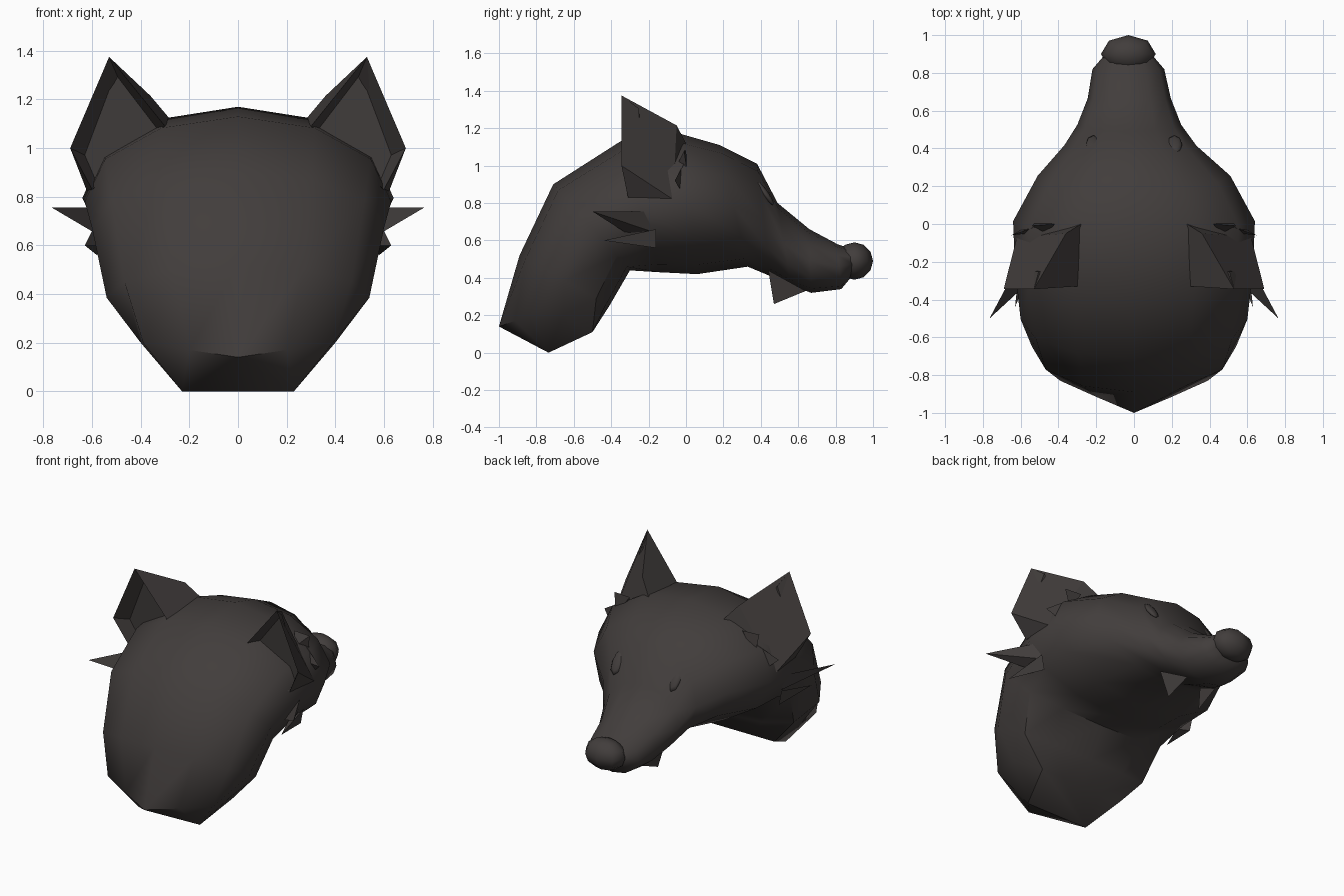
import bpy, bmesh, math
from mathutils import Vector

if "Cube" in bpy.data.objects:
    bpy.data.objects.remove(bpy.data.objects["Cube"])

fur = bpy.data.materials.new("dark_fur")
fur.use_nodes = True
COLOUR = (0.054, 0.047, 0.045, 1)
fur.diffuse_color = COLOUR
fur.node_tree.nodes["Principled BSDF"].inputs["Base Color"].default_value = COLOUR


def finish(name, bm, angle=None):
    """Turn a bmesh into an object, smooth below the given angle."""
    bmesh.ops.recalc_face_normals(bm, faces=bm.faces)
    mesh = bpy.data.meshes.new(name)
    bm.to_mesh(mesh)
    bm.free()
    mesh.materials.append(fur)
    ob = bpy.data.objects.new(name, mesh)
    bpy.context.collection.objects.link(ob)
    if angle:
        bpy.ops.object.select_all(action="DESELECT")
        ob.select_set(True)
        bpy.context.view_layer.objects.active = ob
        bpy.ops.object.shade_smooth_by_angle(angle=math.radians(angle))


def solid(points, faces, side):
    bm = bmesh.new()
    verts = [bm.verts.new((x * side, y, z)) for x, y, z in points]
    made = [bm.faces.new([verts[i] for i in f]) for f in faces]
    bmesh.ops.recalc_face_normals(bm, faces=bm.faces)
    return bm, made


# Head, neck and snout: a loft of twelve-sided rings
# top y, top z, bottom y, bottom z, half width, shift in x, flatness below
RINGS = [
    (-0.89, 0.52, -0.41, 0.25, 0.54, 0, 0.5),
    (-0.71, 0.90, -0.30, 0.44, 0.60, 0, 0.6),
    (-0.35, 1.13, -0.14, 0.43, 0.63, 0, 0.9),
    (-0.03, 1.17, 0.06, 0.42, 0.64, 0, 1),
    (0.18, 1.11, 0.33, 0.46, 0.51, 0, 1),
    (0.38, 1.01, 0.45, 0.41, 0.35, -0.02, 1),
    (0.49, 0.80, 0.56, 0.36, 0.275, -0.025, 1),
    (0.66, 0.66, 0.67, 0.32, 0.22, -0.025, 1),
    (0.81, 0.58, 0.83, 0.34, 0.19, -0.03, 1),
    (0.90, 0.55, 0.88, 0.40, 0.13, -0.03, 1),
]
# Half of the lower rim of the neck, from the nape to the throat
RIM = [(0, -1.0, 0.14), (0.2, -0.915, 0.17), (0.39, -0.83, 0.2), (0.4, -0.66, 0.2),
       (0.31, -0.5, 0.11), (0.15, -0.5, 0.11), (0, -0.5, 0.11)]
SIDES = 12
bm = bmesh.new()
rim = RIM + [(-x, y, z) for x, y, z in RIM[-2:0:-1]]
loops = [[bm.verts.new(p) for p in rim]]
for ty, tz, by, bz, width, shift, flat in RINGS:
    top, low = Vector((shift, ty, tz)), Vector((shift, by, bz))
    mid, half = (top + low) / 2, (top - low) / 2
    ring = []
    for i in range(SIDES):
        a = math.tau * i / SIDES
        c = math.cos(a)
        if c < -0.01:
            c = -(-c) ** flat
        p = mid + half * c
        p.x += width * math.sin(a)
        ring.append(bm.verts.new(p))
    loops.append(ring)
for r, q in zip(loops, loops[1:]):
    for i in range(SIDES):
        j = (i + 1) % SIDES
        bm.faces.new((r[i], r[j], q[j], q[i]))
bm.faces.new(loops[-1])

# Underside of the neck, folded along one straight edge on the ground
base = loops[0]
left, right = (bm.verts.new((x, -0.735, 0)) for x in (0.23, -0.23))
for i in range(4):
    bm.faces.new((base[i], base[i + 1], left))
    bm.faces.new((base[-i], base[-i - 1], right))
bm.faces.new((base[0], left, right))
bm.faces.new([left] + base[4:9] + [right])
finish("head", bm, 50)

# Nose
bm = bmesh.new()
bmesh.ops.create_uvsphere(bm, u_segments=8, v_segments=6, radius=1)
for v in bm.verts:
    v.co = Vector((v.co.x * 0.145 - 0.03, v.co.y * 0.1 + 0.9, v.co.z * 0.1 + 0.49))
finish("nose", bm, 60)

# Fur spikes: tip followed by three root points
TUFTS = {
    "cheek_spike": ((0.765, -0.50, 0.755), (0.60, -0.19, 0.755), (0.58, -0.19, 0.65), (0.57, -0.32, 0.64)),
    "lower_cheek_spike": ((0.63, -0.44, 0.60), (0.60, -0.16, 0.66), (0.58, -0.16, 0.56), (0.55, -0.25, 0.60)),
    "ear_tuft": ((0.65, -0.06, 0.92), (0.48, 0.0, 1.03), (0.56, -0.01, 0.84), (0.48, -0.04, 0.92)),
    "upper_ear_tuft": ((0.54, -0.01, 1.08), (0.42, 0.0, 1.08), (0.52, 0.01, 0.94), (0.46, -0.05, 1.0)),
    "chin_tuft": ((0.12, 0.47, 0.26), (0.16, 0.44, 0.44), (0.11, 0.64, 0.33), (0.09, 0.52, 0.38)),
}
TETRA = [(0, 1, 2), (0, 2, 3), (0, 3, 1), (1, 3, 2)]

# Ear: apex, outer, low and inner rim, then three points on the far side
EAR = [(0.53, -0.345, 1.375), (0.69, -0.345, 1.0), (0.60, -0.31, 0.83),
       (0.30, -0.33, 1.09), (0.36, -0.05, 1.215), (0.28, 0.0, 1.12), (0.62, -0.07, 0.82)]
EAR_FACES = [(0, 1, 2, 3), (0, 3, 5, 4), (0, 4, 6, 1), (1, 6, 2), (4, 5, 6), (2, 6, 5, 3)]

for side, label in ((1, "left"), (-1, "right")):
    bm, faces = solid(EAR, EAR_FACES, side)
    bmesh.ops.inset_individual(bm, faces=[faces[0]], thickness=0.04)
    for v in faces[0].verts:
        v.co += Vector((-0.02 * side, 0.09, -0.03))
    finish(label + "_ear", bm)

    for name, points in TUFTS.items():
        bm, _ = solid(points, TETRA, side)
        finish(label + "_" + name, bm)

    # Eye: a shallow lens following the slope of the brow
    bm = bmesh.new()
    bmesh.ops.create_uvsphere(bm, u_segments=8, v_segments=6, radius=1)
    for v in bm.verts:
        v.co = Vector((side * (0.215 + v.co.x * 0.04), 0.42 + v.co.y * 0.05,
                       0.855 + v.co.z * 0.03 - v.co.y * 0.06))
    finish(label + "_eye", bm, 60)
